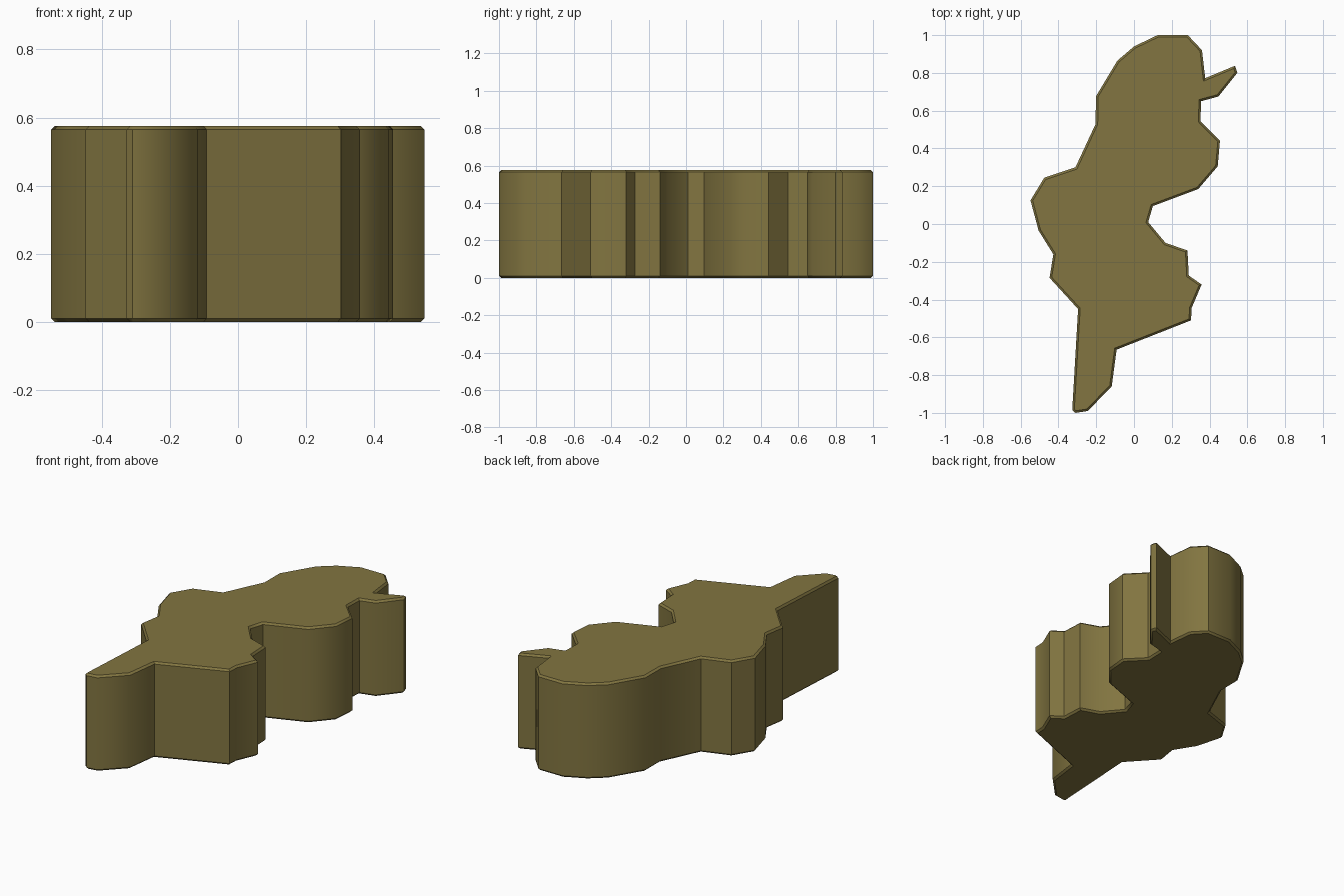
import bpy, bmesh, math

if "Cube" in bpy.data.objects:
    bpy.data.objects.remove(bpy.data.objects["Cube"])

HEIGHT, BEVEL = 0.576, 0.011

# Outline of the slab seen from above, clockwise from the top
OUTLINE = [
    (.125, 1), (.285, 1), (.36, .92), (.377, .772), (.535, .838), (.547, .80),
    (.447, .675), (.355, .65), (.352, .545), (.455, .44), (.443, .305),
    (.34, .185), (.10, .095), (.075, .01), (.167, -.10), (.283, -.14),
    (.29, -.273), (.358, -.32), (.305, -.445), (.302, -.51), (-.092, -.665),
    (-.118, -.86), (-.245, -.99), (-.31, -1), (-.327, -.985), (-.296, -.45),
    (-.447, -.285), (-.427, -.16), (-.505, -.035), (-.548, .125),
    (-.475, .245), (-.31, .30), (-.203, .53), (-.202, .675),
    (-.088, .865), (0, .94),
]

bm = bmesh.new()
base = bm.faces.new([bm.verts.new((x, y, 0)) for x, y in OUTLINE])
side = bmesh.ops.extrude_face_region(bm, geom=[base], use_keep_orig=True)
top_verts = [g for g in side["geom"] if isinstance(g, bmesh.types.BMVert)]
bmesh.ops.translate(bm, vec=(0, 0, HEIGHT), verts=top_verts)
bmesh.ops.recalc_face_normals(bm, faces=bm.faces)

# Narrow chamfer along the top and bottom rims
rims = [e for e in bm.edges if abs(e.verts[0].co.z - e.verts[1].co.z) < 1e-4]
bmesh.ops.bevel(bm, geom=rims, offset=BEVEL, segments=1, affect='EDGES')

mesh = bpy.data.meshes.new("extruded_slab")
bm.to_mesh(mesh)
bm.free()
slab = bpy.data.objects.new("extruded_slab", mesh)
bpy.context.collection.objects.link(slab)

olive = bpy.data.materials.new("olive")
olive.diffuse_color = (0.223, 0.178, 0.052, 1)
olive.use_nodes = True
olive.node_tree.nodes["Principled BSDF"].inputs["Base Color"].default_value = olive.diffuse_color
mesh.materials.append(olive)

# Smooth walls, crisp rims
bpy.context.view_layer.objects.active = slab
slab.select_set(True)
bpy.ops.object.shade_smooth_by_angle(angle=math.radians(40))
